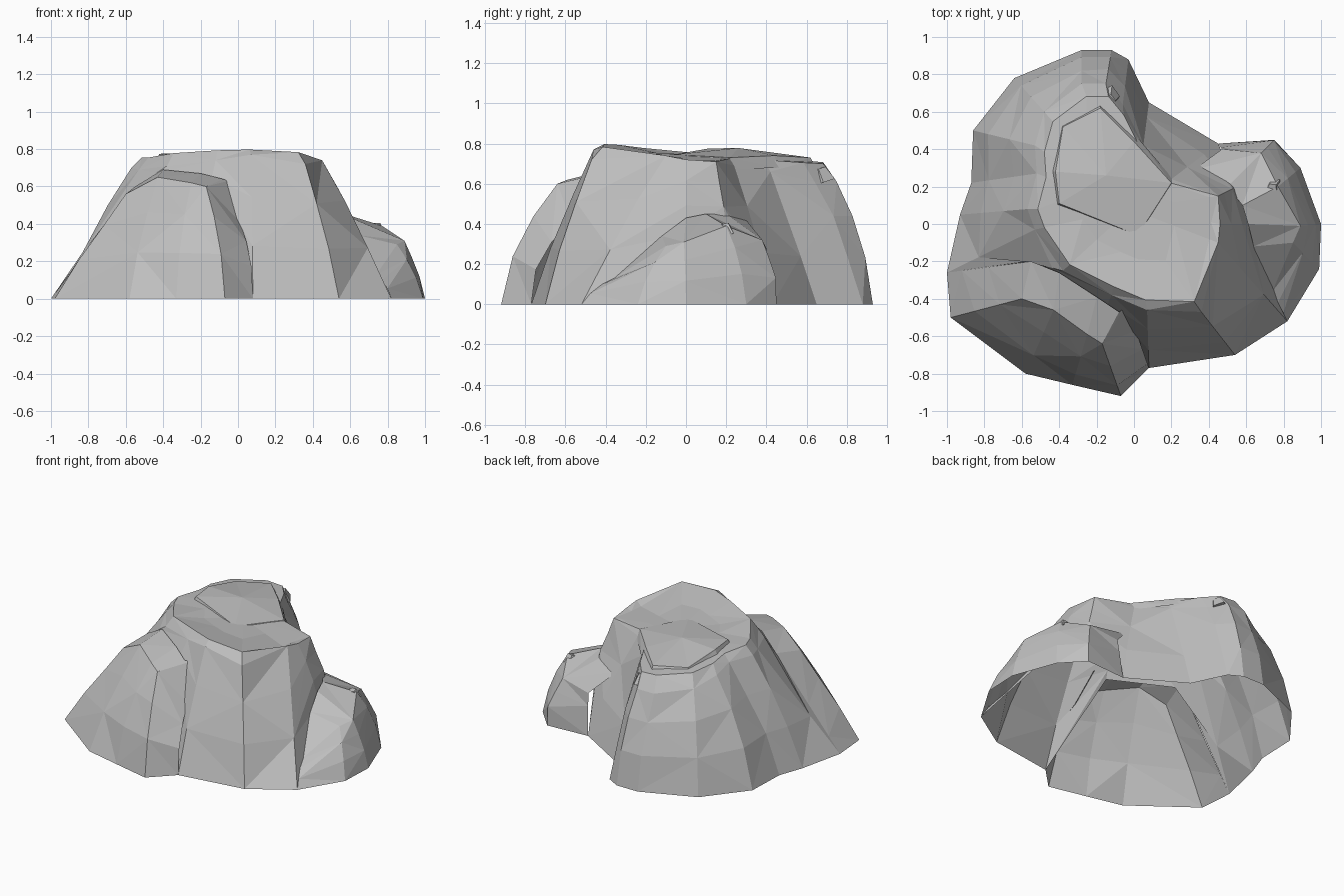
import bpy, math, random
from mathutils import Vector

random.seed(4)
start_cube = bpy.data.objects.get("Cube")
if start_cube:
    bpy.data.objects.remove(start_cube, do_unlink=True)

# One stone colour
stone = bpy.data.materials.new("stone_grey")
stone.use_nodes = True
colour = (.52, .52, .52, 1)
stone.diffuse_color = colour
stone.node_tree.nodes["Principled BSDF"].inputs["Base Color"].default_value = colour


def make_object(name, verts, faces):
    mesh = bpy.data.meshes.new(name)
    mesh.from_pydata(verts, [], faces)
    mesh.materials.append(stone)
    rock = bpy.data.objects.new(name, mesh)
    bpy.context.scene.collection.objects.link(rock)
    return rock


def slope(foot, edge, bulge):
    """Points from a foot up to an edge, swelling outwards in the middle."""
    foot, edge = Vector(foot), Vector(edge)
    run = foot - edge
    outward = Vector((run.x, run.y, 0)).normalized() + Vector((0, 0, .5))
    points = []
    for t in (0, .36, .7, 1):
        swell = bulge * math.sin(math.pi * t)
        if bulge and 0 < t < 1:
            swell += random.uniform(-.008, .008)
        points.append(foot.lerp(edge, t) + outward * swell)
    return points


def loft(name, columns, closed=False, peak=None):
    """Skin neighbouring columns of points, with an optional peak on top."""
    rows, count = len(columns[0]), len(columns)
    verts = [point for column in columns for point in column]
    faces = []
    for i in range(count if closed else count - 1):
        a, b = i * rows, (i + 1) % count * rows
        for r in range(rows - 1):
            # Alternate the diagonal so that the facets look chipped
            p, q, s, t = a + r, b + r, b + r + 1, a + r + 1
            if (i + r) % 2:
                faces += [(p, q, s), (p, s, t)]
            else:
                faces += [(p, q, t), (q, s, t)]
        if peak:
            faces.append((a + rows - 1, b + rows - 1, len(verts)))
    if peak:
        verts.append(peak)
    return make_object(name, verts, faces)


def plateau_height(x, y):
    return .74 - .06 * max(x, -.25) + .2 * max(0, -y - .1) - .1 * max(0, y - .2)


# Main rock: foot, rim and bulge, counter-clockwise from the front
main_wall = [
    ((.08, -.77, 0), (.07, -.46, .77), .02),
    ((.54, -.7, 0), (.36, -.47, .72), .02),
    ((.82, -.52, 0), (.45, -.1, .74), .02),
    ((.62, 0, .35), (.46, 0, .72), .01),
    ((.55, .2, .35), (.45, .15, .71), .01),
    ((.45, .43, 0), (.2, .24, .69), .02),
    ((.08, .65, 0), (.05, .42, .66), .01),
    ((-.03, .88, 0), (-.06, .64, .61), .02),
    ((-.12, .93, 0), (-.15, .75, .61), .025),
    ((-.28, .93, 0), (-.28, .75, .61), .025),
    ((-.64, .78, 0), (-.48, .6, .64), .04),
    ((-.86, .5, 0), (-.53, .42, .68), .04),
    ((-.87, .22, 0), (-.52, .27, .71), .03),
    ((-.93, .05, 0), (-.57, .08, .7), .02),
    ((-1, -.26, 0), (-.53, -.03, .69), 0),
    ((-.57, -.2, .58), (-.38, -.25, .71), 0),
    ((-.15, -.45, .6), (-.12, -.38, .74), 0),
]
middle = Vector((-.02, .08, 0))
columns = []
for foot, rim, bulge in main_wall:
    column = slope(foot, rim, bulge)
    for inset in (.1, .5):
        flat = Vector((rim[0], rim[1], 0)).lerp(middle, inset)
        flat.z = plateau_height(flat.x, flat.y)
        column.append(flat)
    columns.append(column)
middle.z = plateau_height(middle.x, middle.y)
loft("main_rock", columns, closed=True, peak=middle)

# Front buttress: foot, ledge edge, back of ledge and bulge
buttress = [
    ((-1, -.26, 0), (-.78, -.23, .29), (-.57, -.2, .58), 0),
    ((-.98, -.5, 0), (-.6, -.4, .56), (-.55, -.2, .6), .01),
    ((-.58, -.8, 0), (-.43, -.46, .65), (-.4, -.26, .69), .03),
    ((-.33, -.86, 0), (-.25, -.59, .62), (-.2, -.39, .67), .04),
    ((-.07, -.92, 0), (-.17, -.64, .6), (-.08, -.47, .64), .05),
    ((.08, -.77, 0), (.01, -.57, .41), (-.05, -.45, .63), .05),
]
loft("front_buttress", [slope(f, e, b) + [Vector(k)] for f, e, k, b in buttress])

# Side boulder leaning on the left flank
boulder = [
    ((.82, -.52, 0), (.74, -.36, .13), (.65, -.17, .3), .01),
    ((.99, -.24, 0), (.85, -.1, .29), (.64, -.12, .34), .02),
    ((1, 0, 0), (.89, -.01, .31), (.61, 0, .43), .01),
    ((.89, .3, 0), (.77, .2, .39), (.58, .1, .45), .03),
    ((.75, .45, 0), (.68, .38, .32), (.5, .2, .45), .03),
    ((.45, .43, 0), (.47, .4, .28), (.32, .29, .43), 0),
]
loft("side_boulder", [slope(f, e, b) + [Vector(k)] for f, e, k, b in boulder])

# Summit slab: a low step with cracked edges
slab = [(-.4, .11, .775), (.02, -.06, .745), (.2, .22, .73), (0, .44, .74),
        (-.18, .62, .73), (-.38, .52, .73), (-.42, .28, .775)]
centre = Vector((-.15, .26, .778))
slab_columns = []
for corner in slab:
    top = Vector(corner)
    away = (top - centre).normalized() * .03
    slab_columns.append([top + Vector((away.x, away.y, -.06)), top])
loft("summit_slab", slab_columns, closed=True, peak=centre)


# Loose chips wedged on the boulder and back ledge
def chip(name, place, size, turn):
    bpy.ops.mesh.primitive_cone_add(vertices=5, radius1=1, radius2=.6, depth=1,
                                    location=place, rotation=(.2, -.2, turn))
    rock = bpy.context.object
    rock.name = name
    rock.scale = size
    rock.data.materials.append(stone)


chip("boulder_chip", (.74, .2, .37), (.05, .04, .06), .4)
chip("back_chip", (-.14, .66, .64), (.08, .06, .07), 1)
